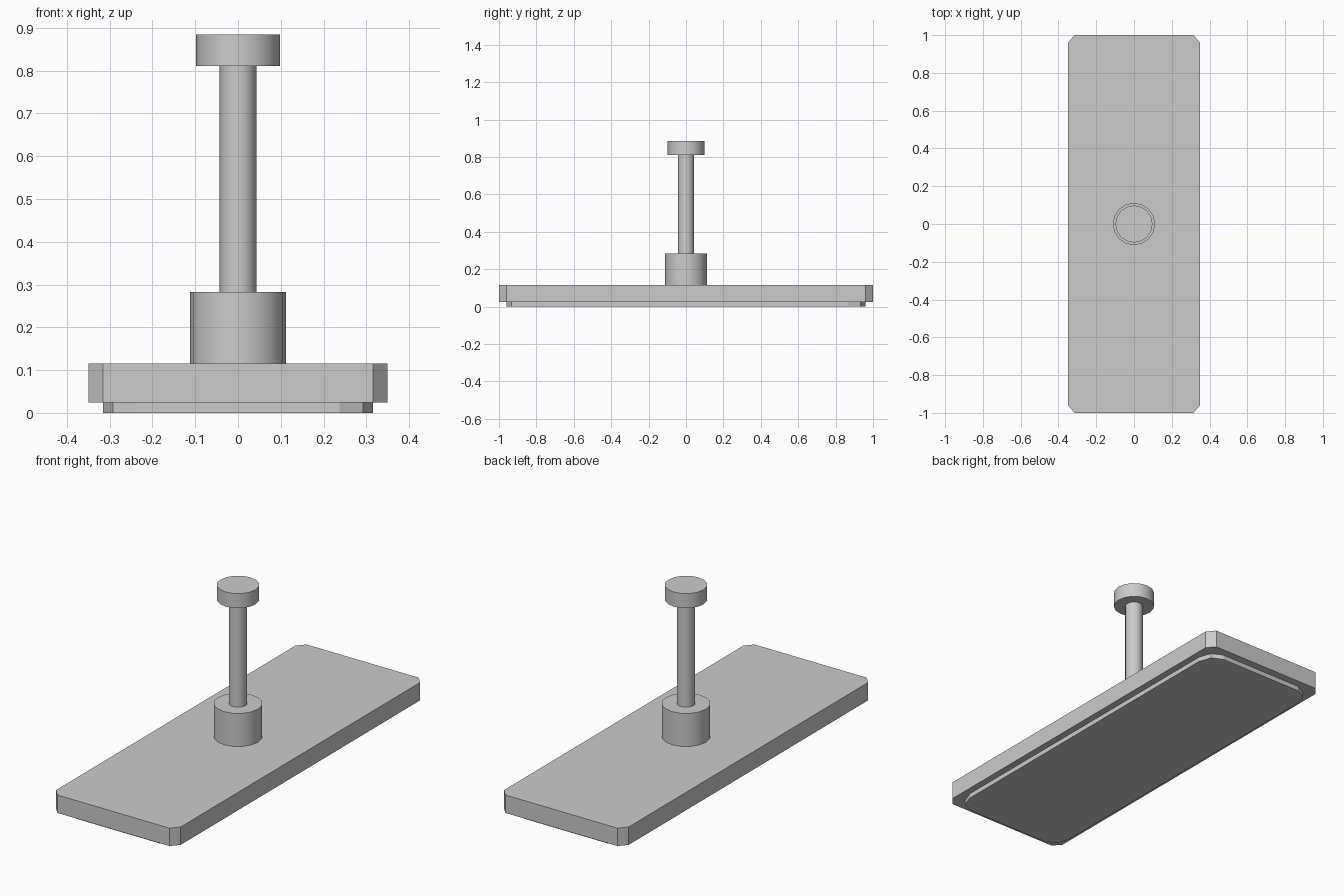
import bpy, bmesh, math

if "Cube" in bpy.data.objects:
    bpy.data.objects.remove(bpy.data.objects["Cube"])


def rounded_slab(name, hx, hy, rx, ry, segs, z0, z1):
    """Extruded rectangle whose corners are cut with `segs` facets."""
    pts = []
    for i, (sx, sy) in enumerate([(1, 1), (-1, 1), (-1, -1), (1, -1)]):
        for k in range(segs + 1):
            a = math.pi / 2 * (i + k / segs)
            pts.append((sx * (hx - rx) + rx * math.cos(a),
                        sy * (hy - ry) + ry * math.sin(a)))
    bm = bmesh.new()
    face = bm.faces.new([bm.verts.new((x, y, z0)) for x, y in pts])
    top = bmesh.ops.extrude_face_region(bm, geom=[face])["geom"]
    bmesh.ops.translate(bm, vec=(0, 0, z1 - z0),
                        verts=[v for v in top if isinstance(v, bmesh.types.BMVert)])
    bmesh.ops.recalc_face_normals(bm, faces=bm.faces)
    mesh = bpy.data.meshes.new(name)
    bm.to_mesh(mesh)
    bm.free()
    obj = bpy.data.objects.new(name, mesh)
    bpy.context.collection.objects.link(obj)
    return obj


def post(name, radius, z0, z1, sides=16):
    """Upright smooth-shaded cylinder on the centre axis."""
    bpy.ops.mesh.primitive_cylinder_add(vertices=sides, radius=radius, depth=z1 - z0,
                                        location=(0, 0, (z0 + z1) / 2))
    obj = bpy.context.object
    obj.name = name
    bpy.ops.object.shade_smooth_by_angle(angle=math.radians(40))
    return obj


# Lamp body with chamfered corners, and the light panel below it
rounded_slab("lamp_housing", 0.35, 1.0, 0.035, 0.04, 1, 0.024, 0.115)
rounded_slab("light_panel", 0.315, 0.96, 0.078, 0.092, 2, 0.0, 0.024)

# Hanging stem: socket, rod and ceiling cap
post("stem_socket", 0.112, 0.115, 0.283)
post("stem_rod", 0.043, 0.283, 0.811)
post("ceiling_cap", 0.098, 0.811, 0.885)
